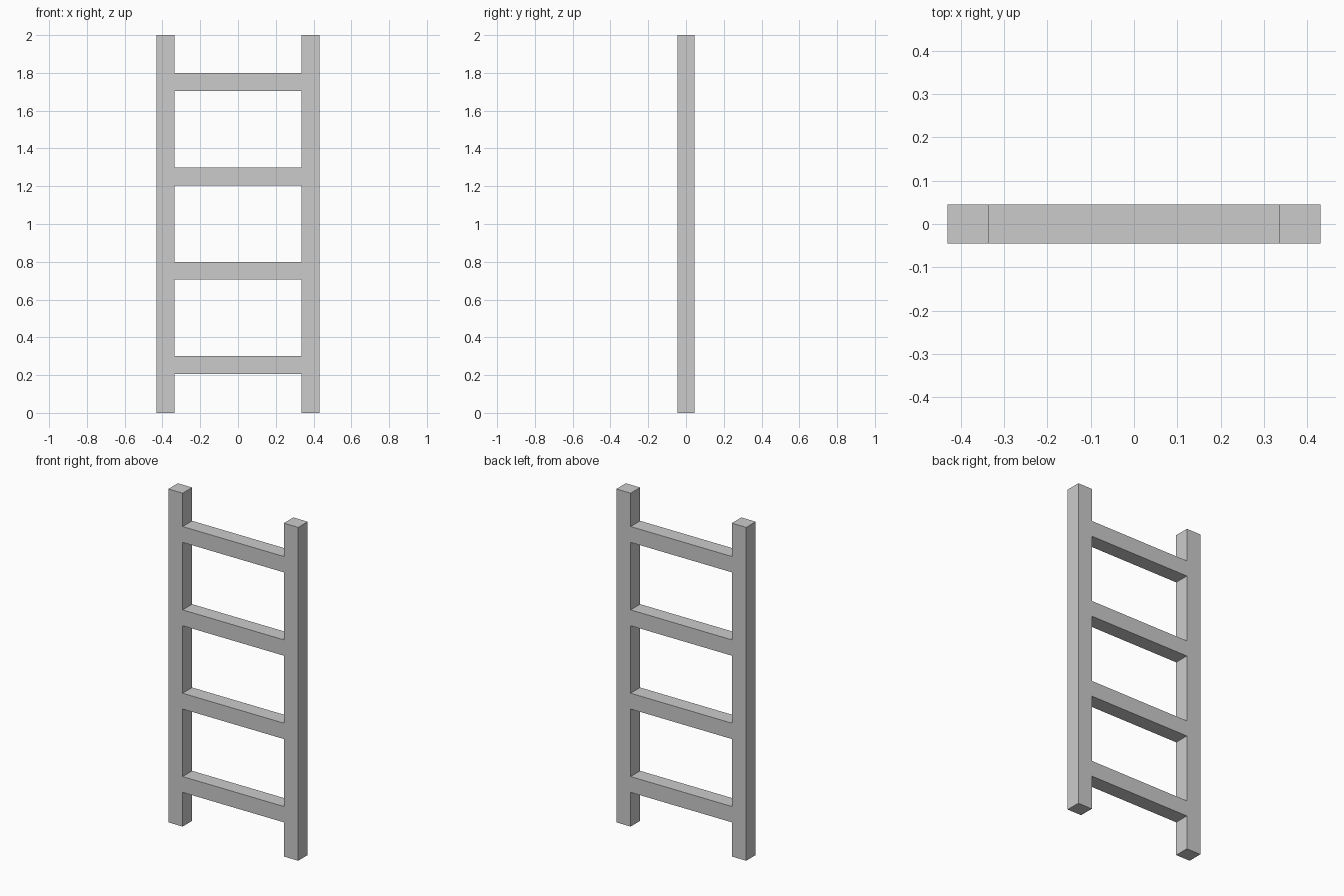
import bpy

if "Cube" in bpy.data.objects:
    bpy.data.objects.remove(bpy.data.objects["Cube"])

OUTER, INNER = 0.431, 0.336   # rail outer and inner x
DEPTH = 0.09
HEIGHT = 2.0


def box(name, size, centre):
    bpy.ops.mesh.primitive_cube_add(size=1, location=centre)
    obj = bpy.context.object
    obj.name = name
    obj.scale = size
    bpy.ops.object.transform_apply(location=False, rotation=False, scale=True)
    return obj


# Upright side rails
for side, label in ((-1, "left"), (1, "right")):
    box(f"{label}_rail", (OUTER - INNER, DEPTH, HEIGHT),
        (side * (OUTER + INNER) / 2, 0, HEIGHT / 2))

# Evenly spaced rungs between the rails
for i in range(4):
    box(f"rung_{i + 1}", (2 * INNER, DEPTH, 0.095), (0, 0, 0.2525 + 0.5 * i))
